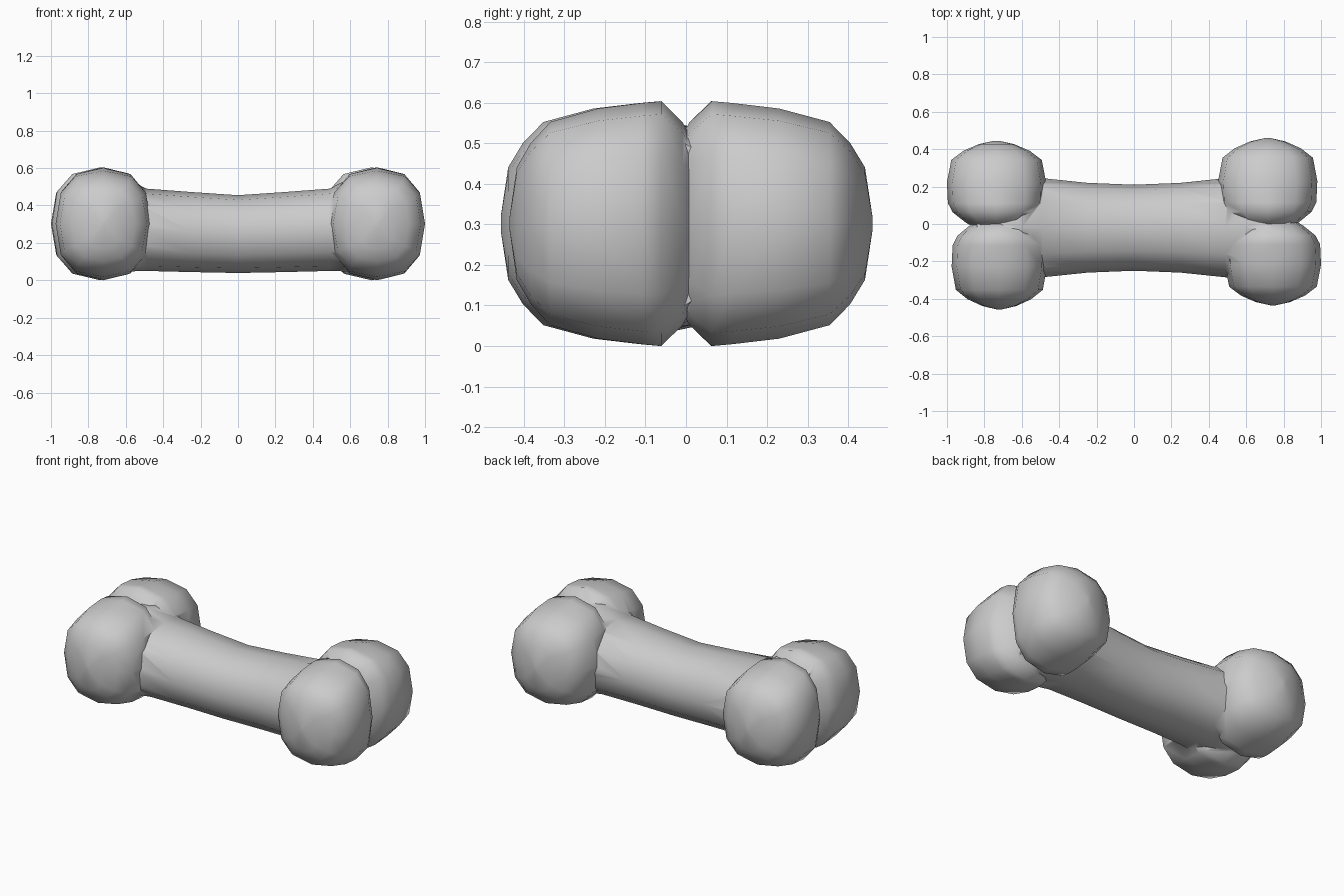
import bpy, bmesh, math

if "Cube" in bpy.data.objects:
    bpy.data.objects.remove(bpy.data.objects["Cube"])

SIDES = 12


def rounded(power):
    """Points of a unit superellipse."""
    pts = []
    for i in range(SIDES):
        t = math.tau * i / SIDES
        c, s = math.cos(t), math.sin(t)
        pts.append((math.copysign(abs(c) ** (2 / power), c),
                    math.copysign(abs(s) ** (2 / power), s)))
    return pts


def loft(name, rings):
    """Skin a list of closed rings and cap both ends."""
    bm = bmesh.new()
    loops = [[bm.verts.new(p) for p in ring] for ring in rings]
    for a, b in zip(loops, loops[1:]):
        for i in range(SIDES):
            j = (i + 1) % SIDES
            bm.faces.new((a[i], a[j], b[j], b[i]))
    bm.faces.new(loops[0])
    bm.faces.new(loops[-1])
    bmesh.ops.recalc_face_normals(bm, faces=bm.faces[:])
    mesh = bpy.data.meshes.new(name)
    bm.to_mesh(mesh)
    bm.free()
    obj = bpy.data.objects.new(name, mesh)
    bpy.context.collection.objects.link(obj)
    return obj


# Shaft: waisted bar along x, flaring into the knobs
# x, half width y, half height z, centre z, roundness
half = [(0.0, 0.23, 0.208, 0.247, 2.2), (0.25, 0.24, 0.214, 0.258, 2.2),
        (0.49, 0.265, 0.22, 0.27, 2.2), (0.6, 0.29, 0.25, 0.297, 2.5),
        (0.7, 0.25, 0.245, 0.3, 2.5), (0.84, 0.08, 0.21, 0.3, 2.2)]
stations = [(-h[0],) + h[1:] for h in reversed(half[1:])] + half
bone = loft("bone", [[(x, -0.02 + ry * u, cz + rz * v) for u, v in rounded(p)]
                     for x, ry, rz, cz, p in stations])

# Knobs: rounded lumps, narrowed where each pair meets at the cleft
# y as fraction of reach, x scale, z scale
profile = [(-0.03, 0.5, 0.7), (0.02, 0.64, 0.83), (0.14, 0.9, 1.0),
           (0.25, 1.0, 0.985), (0.5, 1.02, 0.94), (0.77, 0.93, 0.83),
           (0.88, 0.68, 0.66), (0.96, 0.36, 0.46), (1.0, 0.05, 0.06)]


def knob(name, cx, rx, reach):
    return loft(name, [[(cx + rx * sx * u, reach * f, 0.302 + 0.302 * sz * v)
                        for u, v in rounded(2.55)] for f, sx, sz in profile])


knobs = [knob("knob_back_left", -0.735, 0.26, 0.445),
         knob("knob_back_right", 0.715, 0.26, 0.46),
         knob("knob_front_left", -0.72, 0.25, -0.457),
         knob("knob_front_right", 0.743, 0.252, -0.435)]

# Fuse the knobs into the shaft as one solid skin
bpy.context.view_layer.objects.active = bone
bone.select_set(True)
for k in knobs:
    mod = bone.modifiers.new("fuse", "BOOLEAN")
    mod.operation = "UNION"
    mod.solver = "EXACT"
    mod.object = k
    bpy.ops.object.modifier_apply(modifier=mod.name)
    bpy.data.objects.remove(k)
bpy.ops.object.shade_smooth_by_angle(angle=math.radians(50))
